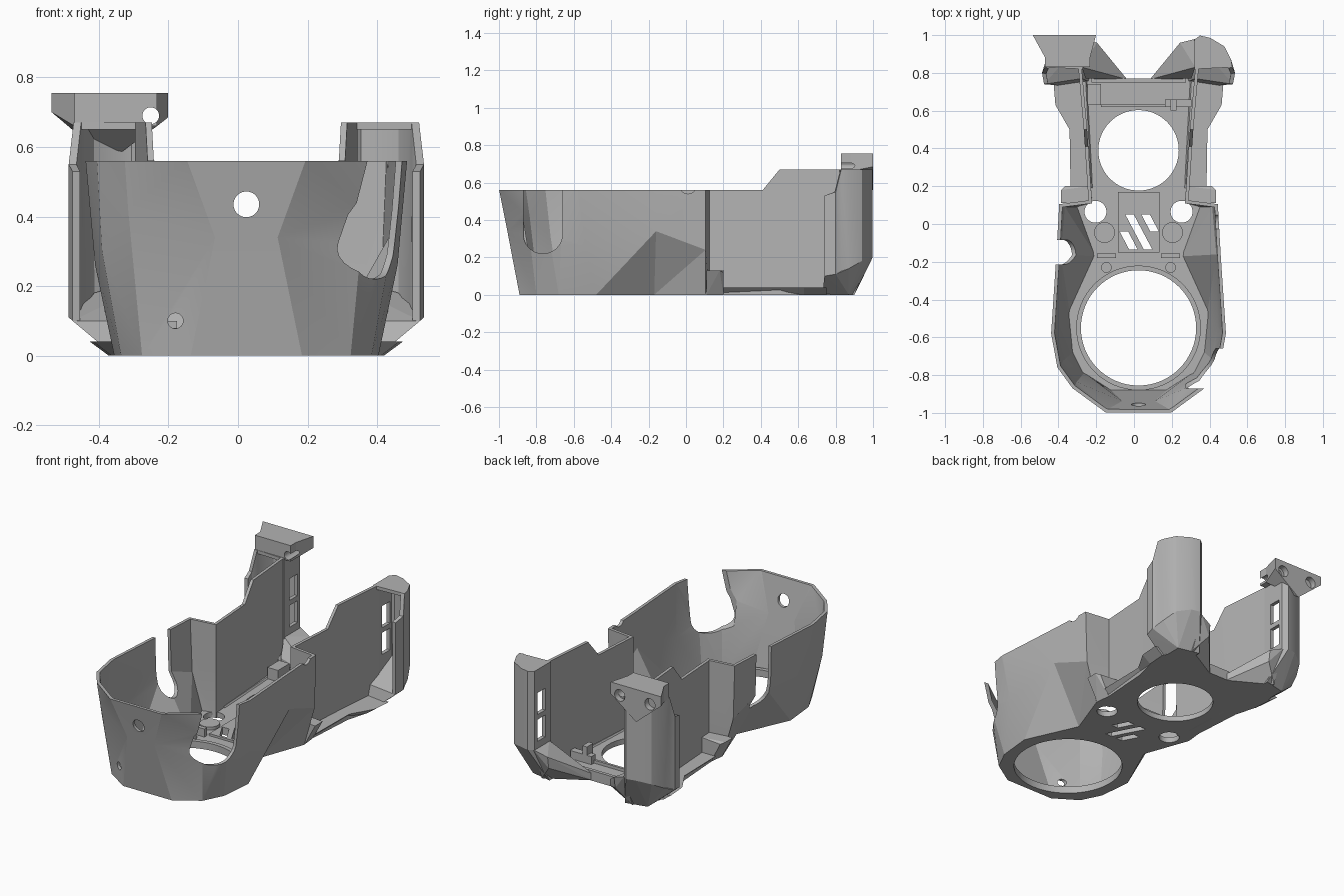
import bpy, bmesh
from math import pi, cos, sin, radians

if "Cube" in bpy.data.objects:
    bpy.data.objects.remove(bpy.data.objects["Cube"])

MID = 0.024  # centre line of the body
grey = bpy.data.materials.new("plain grey")
grey.use_nodes = True
grey.diffuse_color = (0.45, 0.45, 0.45, 1)
grey.node_tree.nodes["Principled BSDF"].inputs["Base Color"].default_value = (0.45, 0.45, 0.45, 1)


def make(name, bm, closed=True):
    if closed:
        bmesh.ops.recalc_face_normals(bm, faces=bm.faces)
    me = bpy.data.meshes.new(name)
    bm.to_mesh(me)
    bm.free()
    me.materials.append(grey)
    ob = bpy.data.objects.new(name, me)
    ob.location.x = MID
    bpy.context.collection.objects.link(ob)
    return ob


def prism(name, outline, lo, hi, axis="z", taper=1):
    place = {"x": lambda a, b, h: (h, a, b),
             "y": lambda a, b, h: (a, h, b),
             "z": lambda a, b, h: (a, b, h)}[axis]
    bm = bmesh.new()
    low = [bm.verts.new(place(a * taper, b, lo)) for a, b in outline]
    top = [bm.verts.new(place(a, b, hi)) for a, b in outline]
    bm.faces.new(low[::-1])
    bm.faces.new(top)
    for i in range(len(low)):
        j = (i + 1) % len(low)
        bm.faces.new((low[i], low[j], top[j], top[i]))
    return make(name, bm)


def hull(name, points):
    bm = bmesh.new()
    for p in points:
        bm.verts.new(p)
    bmesh.ops.convex_hull(bm, input=bm.verts)
    return make(name, bm)


def loft(name, columns, thick):
    """Thin wall through columns of points, thickened inward."""
    bm = bmesh.new()
    cols = [[bm.verts.new(p) for p in c] for c in columns]
    for a, b in zip(cols, cols[1:]):
        for k in range(len(a) - 1):
            bm.faces.new((a[k], b[k], b[k + 1], a[k + 1]))
    bmesh.ops.triangulate(bm, faces=bm.faces)
    ob = make(name, bm, False)
    mod = ob.modifiers.new("thickness", "SOLIDIFY")
    mod.thickness, mod.offset, mod.use_even_offset = thick, -1, True
    return ob


def flip(columns):
    return [[(-x, y, z) for x, y, z in c] for c in reversed(columns)]


def circle(a, b, r, n=40):
    return [(a + r * cos(2 * pi * i / n), b + r * sin(2 * pi * i / n)) for i in range(n)]


def rect(a0, a1, b0, b1):
    return [(a0, b0), (a1, b0), (a1, b1), (a0, b1)]


def u_shape(a, r, bottom):
    arc = [(a - r * cos(pi * i / 16), bottom + r - r * sin(pi * i / 16)) for i in range(17)]
    return arc + [(a + r, 0.8), (a - r, 0.8)]


def cut(ob, cutters):
    for c in cutters:
        mod = ob.modifiers.new("cut", "BOOLEAN")
        mod.object, mod.solver = c, "EXACT"


def bake(ob, smooth=0):
    bpy.context.view_layer.update()
    dg = bpy.context.evaluated_depsgraph_get()
    me = bpy.data.meshes.new_from_object(ob.evaluated_get(dg))
    ob.modifiers.clear()
    ob.data = me
    if smooth:
        bpy.ops.object.select_all(action="DESELECT")
        ob.select_set(True)
        bpy.context.view_layer.objects.active = ob
        bpy.ops.object.shade_smooth_by_angle(angle=radians(smooth))


def drop(cutters):
    for c in cutters:
        bpy.data.objects.remove(c)


# Faceted tub wall: each column is floor, middle and rim
half = [
    [(.16, -.89, 0), (.09, -.955, .34), (.172, -1, .565)],
    [(.30, -.80, 0), (.34, -.85, .42), (.35, -.87, .565)],
    [(.36, -.68, 0), (.415, -.73, .3), (.43, -.76, .565)],
    [(.38, -.48, 0), (.435, -.54, .26), (.463, -.58, .565)],
    [(.24, -.17, 0), (.43, -.16, .34), (.435, -.16, .565)],
    [(.34, .105, 0), (.41, .105, .24), (.42, .105, .565)],
    [(.265, .125, 0), (.265, .125, .3), (.265, .125, .565)],
    [(.284, .41, 0), (.284, .41, .3), (.284, .41, .56)],
    [(.29, .5, 0), (.29, .5, .3), (.29, .5, .67)],
    [(.32, .84, .04), (.32, .84, .3), (.32, .84, .67)],
]
shell = loft("tub_wall", flip(half) + half, .018)
tools = [
    prism("front_hole", circle(0, .435, .037), -1.2, -.8, "y"),
    prism("small_hole", circle(-.204, .1, .022), -1.2, -.7, "y"),
    prism("left_notch", u_shape(-.765, .105, .22), .25, .7, "x"),
    prism("right_notch", u_shape(-.15, .065, .2), -.7, -.2, "x"),
    prism("rim_dip", circle(.01, .585, .045), .3, .6, "x"),
    prism("rim_trim", rect(-.7, .7, -1.2, .38), .56, .8),
]
cut(shell, tools)
bake(shell, 14)
drop(tools)

# Floor plate with openings
side = [c[0][:2] for c in half[:6]] + [(.33, .2), (.35, .5), (.385, .63), (.385, .77)]
floor = prism("floor_plate", side + [(-x, y) for x, y in reversed(side)], 0, .032)
lip = prism("front_ring_lip", circle(0, -.55, .33, 64), .02, .042)
deck = prism("centre_deck", rect(-.11, .11, -.15, .17), .02, .045)
tools = [prism("big_hole", circle(0, -.55, .305, 64), -.1, .2),
         prism("rear_hole", circle(0, .39, .213, 64), -.1, .2)]
for s in (-1, 1):
    tools.append(prism("round_hole", circle(s * .228, .065, .058), -.1, .2))
for x, y, length in ((-.07, .05, .185), (.015, .05, .09), (-.1, -.04, .095)):
    run = length * .53
    tools.append(prism("slot", [(x, y), (x + .045, y), (x + .045 + run, y - length),
                                (x + run, y - length)], -.1, .2))
for ob in (floor, lip, deck):
    cut(ob, tools)
    bake(ob, 30)
drop(tools)

# Floor fittings
prism("rear_crossbar", rect(-.2, .2, .62, .635), .02, .05)
prism("rear_rail", rect(-.25, .25, .75, .77), .02, .06)
prism("corner_block", rect(-.27, -.2, .63, .74), .02, .1)
prism("clip_base", rect(.14, .28, .62, .66), .02, .08)
prism("clip_post", rect(.17, .2, .6, .66), .02, .13)

# Rear tower outline, from outer front edge round to inner front edge: x, y, foot, top
outer = [(.50, .74, .1, .53), (.511, .80, .11, .55), (.497, .83, .12, .67), (.49, .87, .14, .67),
         (.455, .94, .18, .67), (.38, .985, .2, .67), (.325, .998, .2, .67),
         (.295, .975, .2, .67), (.295, .82, .1, .67)]
columns = [[(x, y, low), (x, y, top)] for x, y, low, top in outer]

for s, word in ((1, "left"), (-1, "right")):
    tower = loft(word + "_tower", columns if s > 0 else flip(columns), .022)
    near, far = sorted((s * .2, s * .36))
    slots = [prism("slot", rect(.875, .95, z, z + .13), near, far, "x") for z in (.24, .4)]
    cut(tower, slots)
    bake(tower, 30)
    drop(slots)
    prism(word + "_tower_cap", [(s * c[0], c[1]) for c in outer[2:]], .65, .67)

    # Faceted foot and gusset joining the tower to the floor
    foot = [(.25, .75, 0), (.38, .73, 0), (.38, .87, 0), (.25, .9, 0),
            (.3, .77, .1)] + [c[:3] for c in outer[:-1]]
    hull(word + "_tower_foot", [(s * x, y, z) for x, y, z in foot])
    gusset = [(.06, .765, 0), (.06, .765, .04), (.28, .77, 0), (.28, .77, .1),
              (.22, .95, .1), (.22, .96, .17), (.30, .9, 0), (.30, .98, .2), (.30, .83, .2)]
    hull(word + "_gusset", [(s * x, y, z) for x, y, z in gusset])

    # Chamfered outside ledge below the recessed side panel
    ledge = [(.25, .19), (.36, .2), (.365, .5), (.44, .63), (.45, .75), (.28, .76)]
    prism(word + "_ledge", [(s * x, y) for x, y in ledge], 0, .04, taper=.88)
    step = [(.26, .11, 0), (.34, .11, 0), (.33, .2, 0), (.26, .2, 0),
            (.26, .11, .13), (.41, .11, .13), (.41, .18, .13), (.39, .2, .12), (.26, .2, .13)]
    hull(word + "_step", [(s * x, y, z) for x, y, z in step])

    # Round bosses and stops on the floor
    for x, y, r, z in ((.18, -.045, .055, .05), (.17, -.23, .028, .07)):
        bake(prism(word + "_boss", circle(s * x, y, r), .02, z), 30)
    near, far = sorted((s * .12, s * .22))
    prism(word + "_stop", rect(near, far, -.18, -.155), .02, .08)

# Flared head on the right tower: one through hole, two round recesses
neck = [(-.494, .755), (-.257, .755), (-.257, .66), (-.494, .66)]
flare = [(-.56, 1, .755), (-.225, 1, .755), (-.225, 1, .685), (-.56, 1, .70), (-.394, 1, .56)]
block = prism("right_tower_neck", neck, .83, .885, "y")
head = hull("right_tower_head", flare + [(x, .88, z) for x, z in neck])
tools = [prism("head_hole", circle(-.275, .69, .024), .7, 1.2, "y")]
tools += [prism("head_recess", circle(x, .69, .034), .965, 1.2, "y") for x in (-.285, -.485)]
for ob in (block, head):
    cut(ob, tools)
    bake(ob)
drop(tools)
